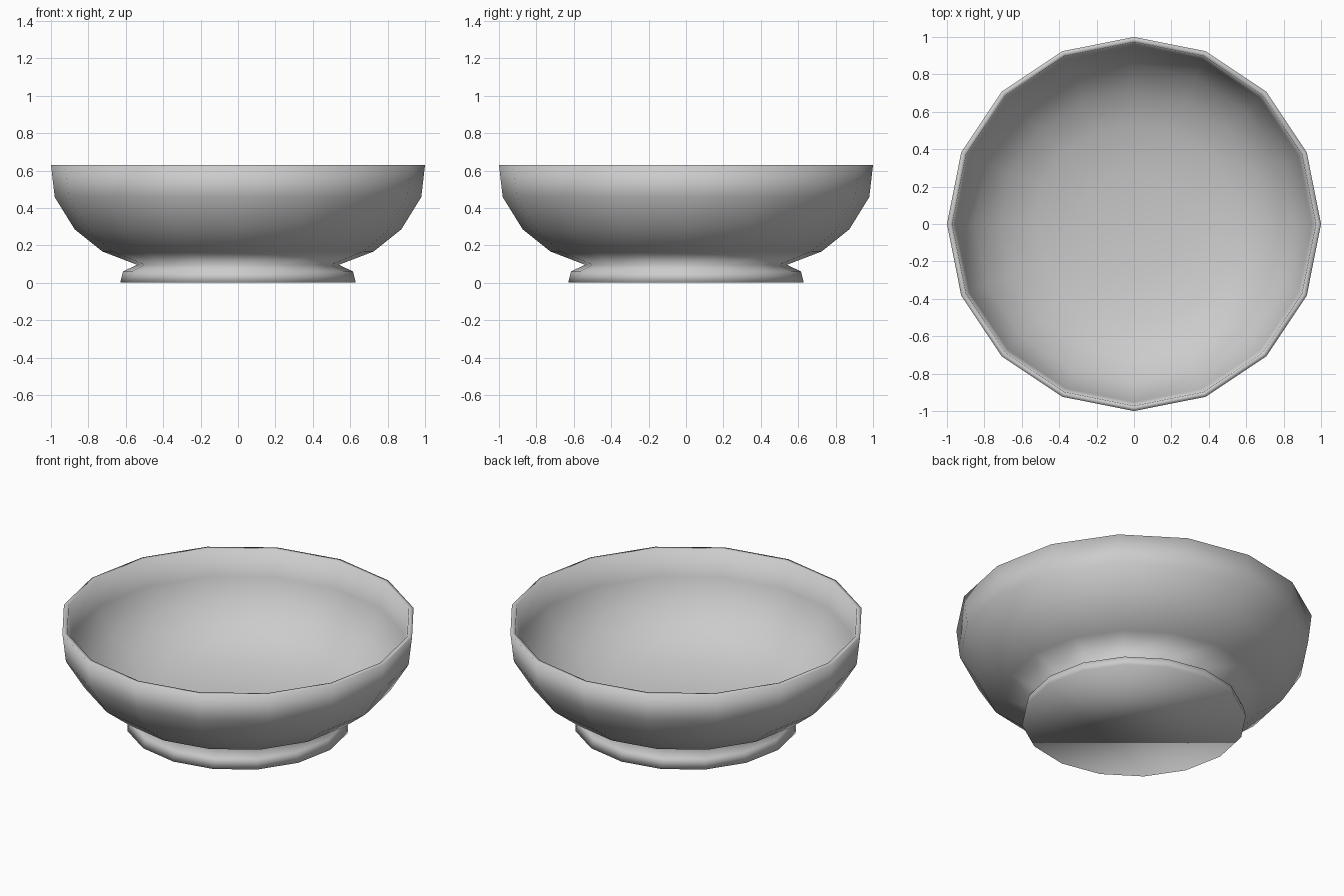
import bpy, bmesh, math

if "Cube" in bpy.data.objects:
    bpy.data.objects.remove(bpy.data.objects["Cube"])

SIDES = 16


def lathe(name, profile):
    """Spin an (r, z) profile about z; r == 0 makes a pole, open ends are capped."""
    bm = bmesh.new()
    rings = []
    for r, z in profile:
        if r == 0:
            rings.append([bm.verts.new((0, 0, z))] * SIDES)
        else:
            angles = [2 * math.pi * i / SIDES for i in range(SIDES)]
            rings.append([bm.verts.new((r * math.cos(a), r * math.sin(a), z)) for a in angles])
    for lo, hi in zip(rings, rings[1:]):
        for i in range(SIDES):
            j = (i + 1) % SIDES
            corners = [lo[i], lo[j], hi[j], hi[i]]
            bm.faces.new(list(dict.fromkeys(corners)))
    if profile[0][0] > 0:
        bm.faces.new(rings[0][::-1])
    bmesh.ops.recalc_face_normals(bm, faces=bm.faces)
    for f in bm.faces:
        f.smooth = True
    mesh = bpy.data.meshes.new(name)
    bm.to_mesh(mesh)
    bm.free()
    obj = bpy.data.objects.new(name, mesh)
    bpy.context.collection.objects.link(obj)
    return obj


# Foot, flaring from the flat base up to the narrow neck
foot = [(0.63, 0.0), (0.615, 0.06), (0.54, 0.096)]
# Outer wall up to the rim
outer = [(0.725, 0.167), (0.873, 0.285), (0.98, 0.458), (1.0, 0.63)]
# Rim thickness and inside of the bowl
inner = [(0.972, 0.63), (0.952, 0.467), (0.852, 0.307), (0.712, 0.195),
         (0.535, 0.125), (0.28, 0.09), (0, 0.08)]

lathe("bowl", foot + outer + inner)
